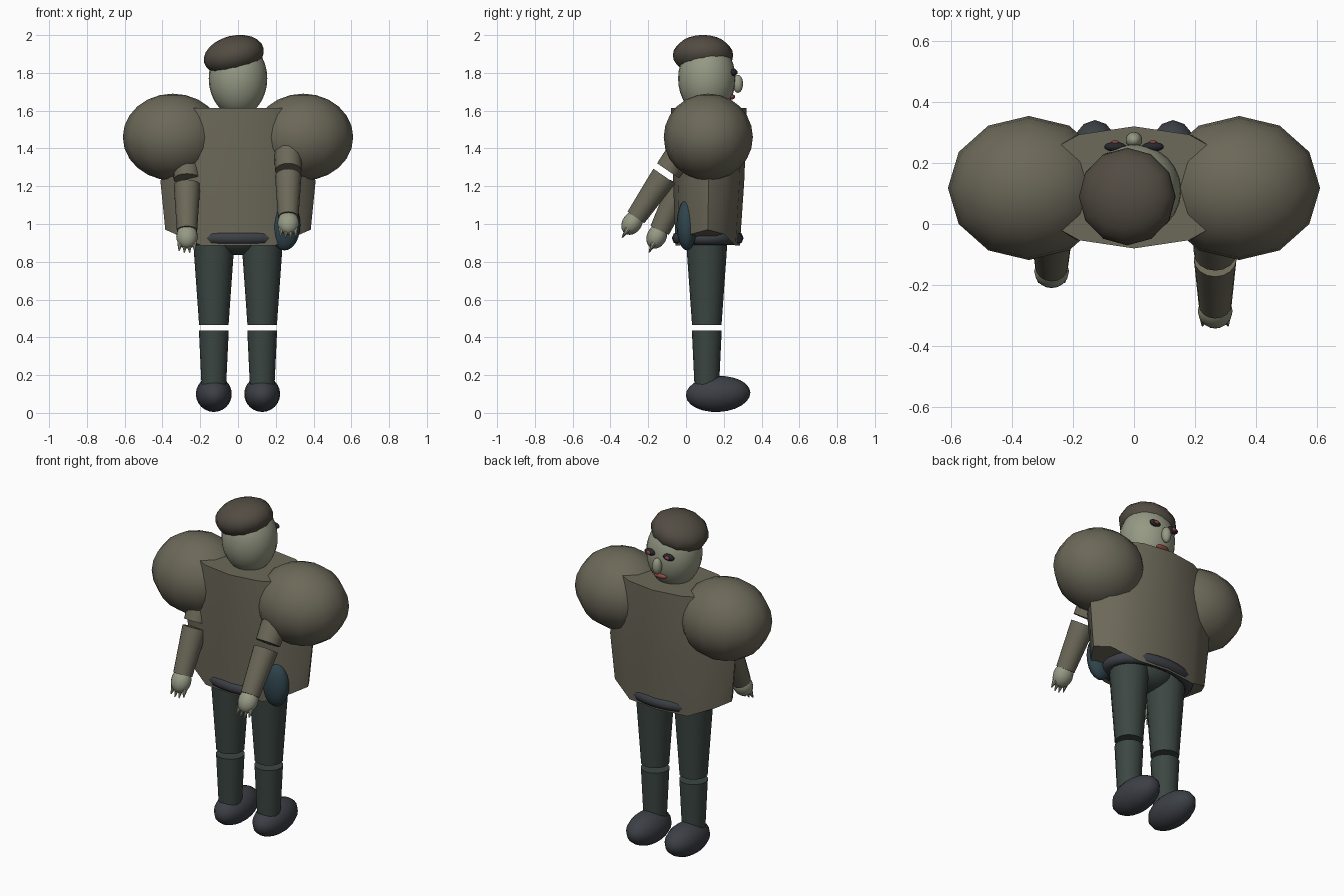
import bpy, bmesh, math
from mathutils import Vector, Matrix

if "Cube" in bpy.data.objects:
    bpy.data.objects.remove(bpy.data.objects["Cube"])


def material(name, rgb):
    m = bpy.data.materials.new(name)
    m.diffuse_color = (*rgb, 1)
    m.use_nodes = True
    m.node_tree.nodes["Principled BSDF"].inputs["Base Color"].default_value = m.diffuse_color
    return m


OLIVE = material("olive_cloth", (0.15, 0.14, 0.10))
HAIR = material("brown_hair", (0.085, 0.072, 0.055))
SKIN = material("pale_skin", (0.30, 0.32, 0.23))
TROUSER = material("dark_green_cloth", (0.045, 0.062, 0.055))
LEATHER = material("dark_leather", (0.045, 0.05, 0.06))
BLUE = material("dark_teal", (0.03, 0.06, 0.075))
BLACK = material("black", (0.02, 0.02, 0.025))
RED = material("red", (0.28, 0.06, 0.05))


def finish(bm, name, mat, angle=40):
    bmesh.ops.recalc_face_normals(bm, faces=bm.faces)
    me = bpy.data.meshes.new(name)
    bm.to_mesh(me)
    bm.free()
    ob = bpy.data.objects.new(name, me)
    bpy.context.collection.objects.link(ob)
    me.materials.append(mat)
    bpy.ops.object.select_all(action='DESELECT')
    ob.select_set(True)
    bpy.context.view_layer.objects.active = ob
    bpy.ops.object.shade_smooth_by_angle(angle=math.radians(angle))
    return ob


def ball(name, loc, radii, mat, seg=16, rings=12, rot=None):
    bm = bmesh.new()
    m = Matrix.Translation(loc) @ (rot or Matrix()) @ Matrix.Diagonal((*radii, 1))
    bmesh.ops.create_uvsphere(bm, u_segments=seg, v_segments=rings, radius=1, matrix=m)
    return finish(bm, name, mat, 60)


def limb(name, a, b, ra, rb, mat, seg=16):
    a, b = Vector(a), Vector(b)
    d = b - a
    rot = d.to_track_quat('Z', 'Y').to_matrix().to_4x4()
    bm = bmesh.new()
    bmesh.ops.create_cone(bm, cap_ends=True, segments=seg, radius1=ra, radius2=rb,
                          depth=d.length, matrix=Matrix.Translation((a + b) / 2) @ rot)
    return finish(bm, name, mat)


# torso: twelve-sided barrel whose lower hem rises at the sides
bm = bmesh.new()
rings = []
for z, rx, ry, cy, lift in ((0.885, 0.385, 0.17, 0.115, 0.085), (1.22, 0.41, 0.188, 0.12, 0),
                            (1.45, 0.39, 0.197, 0.12, 0), (1.615, 0.36, 0.2, 0.12, 0)):
    ring = []
    for i in range(12):
        a = math.tau * i / 12
        rise = lift * max(0, (abs(math.cos(a)) - 0.5) / 0.5)
        ring.append(bm.verts.new((rx * math.cos(a), cy + ry * math.sin(a), z + rise)))
    rings.append(ring)
for lo, hi in zip(rings, rings[1:]):
    for i in range(12):
        j = (i + 1) % 12
        bm.faces.new((lo[i], lo[j], hi[j], hi[i]))
bm.faces.new(rings[0])
bm.faces.new(rings[-1])
finish(bm, "torso", OLIVE, 35)

# belt: elliptical ring showing at front and back
bm = bmesh.new()
n, k = 24, 8
grid = [[bm.verts.new(((0.25 + 0.035 * math.cos(v)) * math.cos(u),
                       0.115 + (0.155 + 0.035 * math.cos(v)) * math.sin(u),
                       0.925 + 0.035 * math.sin(v)))
         for v in (math.tau * q / k for q in range(k))]
        for u in (math.tau * p / n for p in range(n))]
for p in range(n):
    for q in range(k):
        bm.faces.new((grid[p][q], grid[(p + 1) % n][q],
                      grid[(p + 1) % n][(q + 1) % k], grid[p][(q + 1) % k]))
finish(bm, "belt", LEATHER, 60)

ball("pelvis", (0, 0.11, 0.93), (0.16, 0.12, 0.095), TROUSER)
ball("hip_pouch", (0.247, 0.005, 0.995), (0.083, 0.055, 0.135), BLUE)

# legs, feet and shoulders
for side, s in (("left", -1), ("right", 1)):
    x = s * 0.128
    limb(side + "_thigh", (x, 0.11, 0.465), (x, 0.11, 0.93), 0.078, 0.111, TROUSER)
    limb(side + "_shin", (x, 0.11, 0.12), (x, 0.11, 0.435), 0.064, 0.079, TROUSER)
    ball(side + "_shoe", (x, 0.17, 0.1), (0.095, 0.171, 0.095), LEATHER,
         rot=Matrix.Rotation(math.radians(3), 4, 'X'))
    ball(side + "_shoulder", (s * 0.345, 0.118, 1.46), (0.265, 0.236, 0.23), OLIVE, 12, 12)


# arm: upper arm, forearm, hand and pointed fingers along one line
def arm(side, x, elbow, direction):
    d = Vector((0, *direction)).normalized()
    e = Vector((x, *elbow))
    limb(side + "_upper_arm", e - d * 0.30, e - d * 0.035, 0.08, 0.07, OLIVE)
    limb(side + "_forearm", e, e + d * 0.265, 0.07, 0.054, OLIVE)
    c = e + d * 0.30
    rot = d.to_track_quat('Z', 'Y').to_matrix().to_4x4()
    ball(side + "_hand", c, (0.057, 0.052, 0.068), SKIN, rot=rot)
    for i in range(4):
        p = c + d * 0.04 + Vector(((i - 1.5) * 0.024, 0, 0))
        tip = c + d * (0.095 if i in (1, 2) else 0.085) + Vector(((i - 1.5) * 0.028, 0, 0))
        limb(f"{side}_finger_{i + 1}", p, tip, 0.016, 0.003, SKIN, 8)


arm("right", 0.266, (-0.115, 1.253), (-0.15, -0.218))
arm("left", -0.27, (-0.025, 1.205), (-0.115, -0.24))

# head with tilted cap of hair
ball("head", (0, 0.11, 1.77), (0.155, 0.152, 0.2), SKIN, 24, 16)
ball("hair", (-0.022, 0.09, 1.893), (0.162, 0.16, 0.104), HAIR, 12, 12,
     rot=Matrix.Rotation(math.radians(-14), 4, 'Y'))

# face on the +y side
ball("nose", (0, 0.275, 1.742), (0.027, 0.027, 0.048), SKIN)
ball("mouth", (0, 0.242, 1.673), (0.042, 0.018, 0.014), RED)
for side, s in (("left", -1), ("right", 1)):
    ball(side + "_eye", (s * 0.062, 0.253, 1.803), (0.036, 0.016, 0.019), BLACK)
    ball(side + "_pupil", (s * 0.062, 0.266, 1.803), (0.015, 0.008, 0.011), RED, 12, 8)
